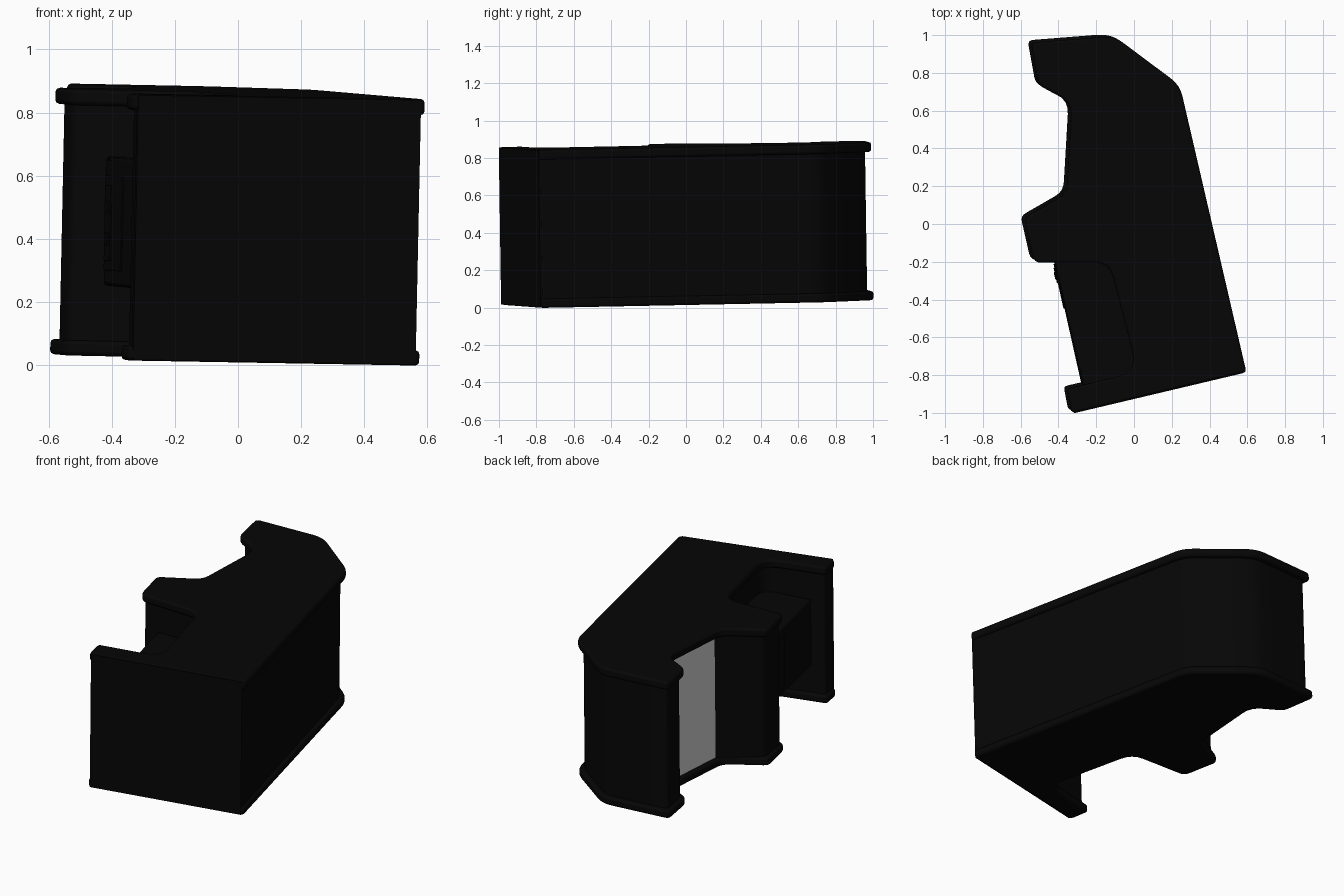
import bpy, bmesh, math
from mathutils import Matrix, Vector

cube = bpy.data.objects.get("Cube")
if cube:
    bpy.data.objects.remove(cube, do_unlink=True)


def material(name, colour):
    mat = bpy.data.materials.new(name)
    mat.use_nodes = True
    mat.diffuse_color = (*colour, 1)
    mat.node_tree.nodes["Principled BSDF"].inputs["Base Color"].default_value = (*colour, 1)
    return mat


BLACK = material("cabinet black", (0.0018, 0.0018, 0.0018))
GREY = material("screen grey", (0.64, 0.64, 0.64))

# The cabinet lies on its side, leaning slightly
LEAN = Matrix(((1, 0, 0.021, -0.0175),
               (0, 1, -0.015, 0.0125),
               (-0.021, 0.015, 1, 0.0255),
               (0, 0, 0, 1)))


def rounded(corners, steps=4):
    """Replace every (x, y, radius) corner with a short curve."""
    outline = []
    for i, (x, y, r) in enumerate(corners):
        p = Vector((x, y))
        a = Vector(corners[i - 1][:2])
        b = Vector(corners[(i + 1) % len(corners)][:2])
        start = p + (a - p).normalized() * r
        end = p + (b - p).normalized() * r
        for k in range(steps + 1):
            t = k / steps
            outline.append(start * (1 - t) ** 2 + p * 2 * t * (1 - t) + end * t * t)
    return outline


def slab(name, outline, low, high, mat=BLACK, bevel=0.0):
    """Extrude a flat outline between two heights."""
    bm = bmesh.new()
    face = bm.faces.new([bm.verts.new((p[0], p[1], low)) for p in outline])
    top = bmesh.ops.extrude_face_region(bm, geom=[face])["geom"]
    verts = [v for v in top if isinstance(v, bmesh.types.BMVert)]
    bmesh.ops.translate(bm, verts=verts, vec=(0, 0, high - low))
    bmesh.ops.recalc_face_normals(bm, faces=bm.faces)
    mesh = bpy.data.meshes.new(name)
    bm.to_mesh(mesh)
    bm.free()
    mesh.transform(LEAN)
    mesh.materials.append(mat)
    obj = bpy.data.objects.new(name, mesh)
    bpy.context.collection.objects.link(obj)
    if bevel:
        mod = obj.modifiers.new("Soft edges", "BEVEL")
        mod.width = bevel
        mod.segments = 2
        mod.angle_limit = math.radians(50)
    bpy.ops.object.select_all(action="DESELECT")
    obj.select_set(True)
    bpy.context.view_layer.objects.active = obj
    bpy.ops.object.shade_smooth_by_angle(angle=math.radians(35))
    return obj


# Side panels, one under and one over the body
panel = rounded([
    (-0.546, 0.96, 0.03), (-0.105, 0.995, 0.07), (0.243, 0.735, 0.06),
    (0.595, -0.784, 0.02), (-0.33, -1.003, 0.03), (-0.355, -0.872, 0.02),
    (0.02, -0.785, 0.11), (-0.13, -0.205, 0.08), (-0.53, -0.205, 0.04),
    (-0.583, 0.03, 0.03), (-0.357, 0.16, 0.05), (-0.329, 0.64, 0.07),
    (-0.505, 0.735, 0.03)])
slab("lower_side_panel", panel, -0.003, 0.045, bevel=0.012)
slab("upper_side_panel", panel, 0.79, 0.841, bevel=0.012)

# Body between the panels
body = rounded([
    (-0.517, 0.93, 0.02), (-0.11, 0.962, 0.07), (0.22, 0.715, 0.06),
    (0.58, -0.78, 0.01), (-0.315, -0.995, 0.01), (-0.33, -0.895, 0.01),
    (0.045, -0.805, 0.10), (-0.11, -0.185, 0.06), (-0.52, -0.185, 0.03),
    (-0.553, 0.02, 0.03), (-0.327, 0.185, 0.01), (-0.303, 0.625, 0.01),
    (-0.48, 0.75, 0.02)])
slab("cabinet_body", body, 0.035, 0.8)

# Base plate closing the front end, flush with both side panels
slab("base_plate", [(-0.315, -1.001), (0.58, -0.789), (0.575, -0.768), (-0.32, -0.98)],
     0.0, 0.838)

# Screen plate set in the recess
slab("screen", [(-0.33, 0.19), (-0.306, 0.62), (-0.3, 0.62), (-0.324, 0.19)],
     0.047, 0.788, GREY)

# Coin box in the lower recess
slab("coin_box", [(-0.415, -0.19), (-0.265, -0.86), (0.06, -0.82), (-0.09, -0.18)],
     0.22, 0.63, bevel=0.012)

# Coin door plates on the face of the box
start = Vector((-0.415, -0.19))
along = (Vector((-0.265, -0.86)) - start).normalized()
out = Vector((along.y, -along.x))


def door_plate(name, a, b, depth, low, high):
    p, q = start + along * a, start + along * b
    slab(name, [p, q, q + out * depth, p + out * depth], low, high, bevel=0.002)


door_plate("coin_door", 0.03, 0.27, 0.006, 0.27, 0.57)
door_plate("coin_slot_plate", 0.05, 0.13, 0.011, 0.30, 0.54)
for i, height in enumerate((0.35, 0.45)):
    door_plate(f"coin_button_{i + 1}", 0.07, 0.11, 0.016, height, height + 0.04)
